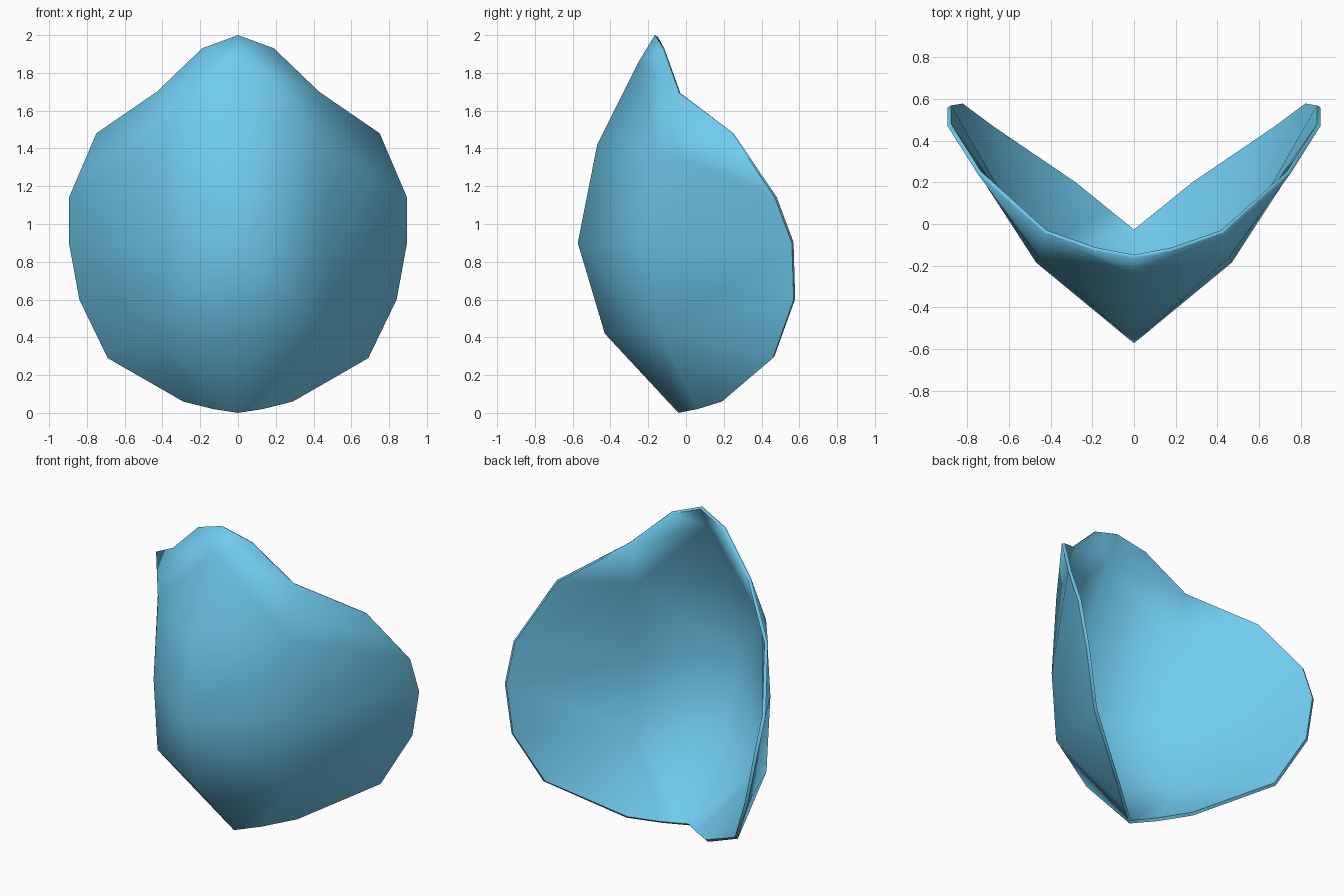
import bpy, bmesh
from math import radians

if "Cube" in bpy.data.objects:
    bpy.data.objects.remove(bpy.data.objects["Cube"])

# Half of the shell: centre ridge, mid bulge and outer rim, each from top to bottom
points = {
    "C": [(0, -.165, 2), (0, -.25, 1.86), (0, -.47, 1.42),
          (0, -.573, .9), (0, -.43, .42), (0, -.04, 0)],
    "M": [(.46, -.155, 1.40), (.47, -.185, .9), (.47, -.145, .43)],
    "R": [(.19, -.13, 1.93), (.43, -.045, 1.70), (.75, .24, 1.48),
          (.895, .47, 1.14), (.895, .56, .9), (.84, .57, .6),
          (.69, .46, .29), (.29, .19, .06), (.13, .06, .02)],
}
faces = ["C0 C1 R0", "C1 R1 R0", "C1 M0 R1", "C1 C2 M0", "M0 R2 R1", "M0 R3 R2",
         "M0 M1 R3", "M1 R4 R3", "C2 C3 M0", "C3 M1 M0", "M1 M2 R4", "M2 R5 R4",
         "M2 R6 R5", "C3 M2 M1", "C3 C4 M2", "M2 R7 R6", "C4 C5 M2", "C5 R8 M2", "R8 R7 M2"]

bm = bmesh.new()
verts = {f"{k}{i}": bm.verts.new(p) for k, ps in points.items() for i, p in enumerate(ps)}
for f in faces:
    bm.faces.new([verts[n] for n in f.split()])
mesh = bpy.data.meshes.new("curved_shell")
bm.to_mesh(mesh)
bm.free()
shell = bpy.data.objects.new("curved_shell", mesh)
bpy.context.collection.objects.link(shell)

# Mirror the half across x = 0 and give the sheet its thickness
mirror = shell.modifiers.new("mirror", "MIRROR")
mirror.use_clip = True
solid = shell.modifiers.new("thickness", "SOLIDIFY")
solid.thickness = 0.02
solid.offset = -1
bpy.context.view_layer.objects.active = shell
shell.select_set(True)
for name in ("mirror", "thickness"):
    bpy.ops.object.modifier_apply(modifier=name)

# Smooth sheet with a crisp rim
bpy.ops.object.shade_smooth_by_angle(angle=radians(84))

blue = bpy.data.materials.new("sky_blue")
blue.diffuse_color = (.16, .6, .87, 1)
blue.use_nodes = True
blue.node_tree.nodes["Principled BSDF"].inputs["Base Color"].default_value = blue.diffuse_color
mesh.materials.append(blue)
